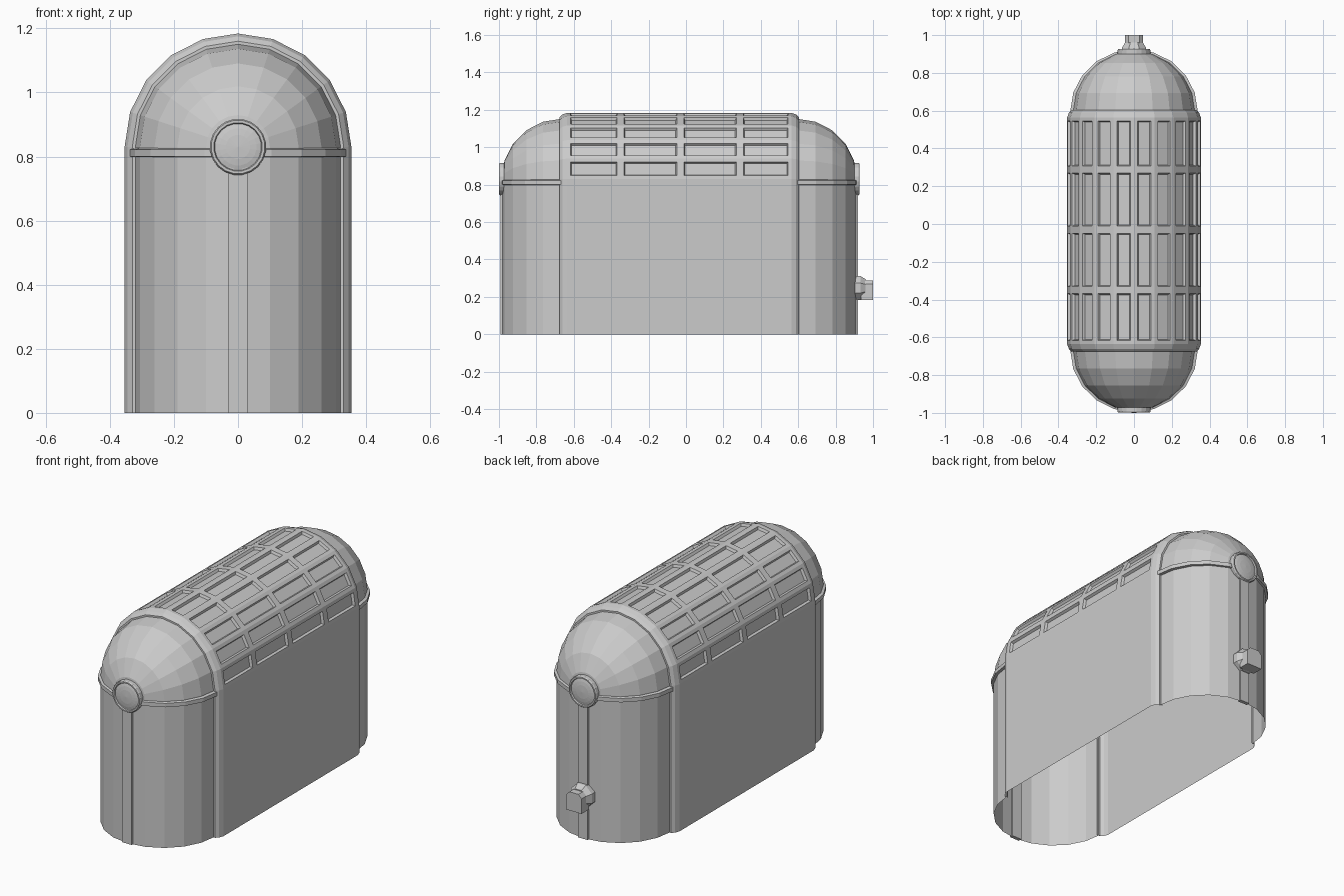
import bpy, bmesh, math
from mathutils import Vector

if "Cube" in bpy.data.objects:
    bpy.data.objects.remove(bpy.data.objects["Cube"])

CY = -0.036      # middle of the shell along y
SPRING = 0.83    # height where the arch starts
SEG = 10         # facets round each arch


def finish(bm, name):
    bmesh.ops.remove_doubles(bm, verts=bm.verts, dist=0.0005)
    bmesh.ops.recalc_face_normals(bm, faces=bm.faces)
    me = bpy.data.meshes.new(name)
    bm.to_mesh(me)
    bm.free()
    ob = bpy.data.objects.new(name, me)
    bpy.context.collection.objects.link(ob)
    return ob


def skin(bm, rings, closed=False):
    """Join rows of points with quads; returns faces[row][column]."""
    rows = [[bm.verts.new(p) for p in r] for r in rings]
    out = []
    for a, b in zip(rows, rows[1:]):
        n = len(a)
        out.append([bm.faces.new((a[i], a[(i + 1) % n], b[(i + 1) % n], b[i]))
                    for i in range(n if closed else n - 1)])
    return out


def arch(y, r):
    """Upright arch outline with open bottom."""
    pts = [(r, y, 0)]
    for i in range(SEG + 1):
        a = math.pi * i / SEG
        pts.append((r * math.cos(a), y, SPRING + r * math.sin(a)))
    return pts + [(-r, y, 0)]


def lathe(bm, profile, z, n):
    """Turn (radius, y) pairs about a y-parallel axis at height z."""
    skin(bm, [[(r * math.cos(2 * math.pi * (i + .5) / n), y,
                z + r * math.sin(2 * math.pi * (i + .5) / n)) for i in range(n)]
              for r, y in profile], closed=True)


def box(bm, lo, hi):
    lo, hi = Vector(lo), Vector(hi)
    vs = bmesh.ops.create_cube(bm, size=1)["verts"]
    for v in vs:
        v.co = (lo + hi) / 2 + Vector(a * b for a, b in zip(v.co, hi - lo))


# arched middle shell with rounded rims and recessed panes
bm = bmesh.new()
cells = [-0.63, -0.35, -0.03, 0.288, 0.562]
rim = [(0.31, 0.64), (0.33, 0.64), (0.345, 0.625), (0.354, 0.60)]
rings = [arch(CY - d, r) for r, d in rim]
rings += [arch(y, 0.354) for y in cells[1:-1]]
rings += [arch(CY + d, r) for r, d in reversed(rim)]
faces = skin(bm, rings)
bmesh.ops.recalc_face_normals(bm, faces=bm.faces)
panes = [f for row in faces[3:7] for f in row[1:-1]]
bmesh.ops.inset_individual(bm, faces=panes, thickness=0.019, use_even_offset=True)
bmesh.ops.inset_individual(bm, faces=panes, thickness=0.006, depth=-0.014,
                           use_even_offset=True)
finish(bm, "arched_shell")

for side, s in (("front", -1), ("back", 1)):
    # rounded end wall and dome, an arch shrinking towards the tip
    bm = bmesh.new()
    skin(bm, [arch(CY + s * (0.63 + 0.32 * math.sin(math.radians(t))),
                   0.322 * math.cos(math.radians(t))) for t in range(0, 91, 18)])
    finish(bm, side + "_domed_end")

    # moulding around the end wall
    bm = bmesh.new()
    rings = []
    for i in range(SEG + 1):
        a = math.pi * i / SEG
        rings.append([(k[0] * math.cos(a), CY + s * (0.63 + k[1] * math.sin(a)), k[2])
                      for k in ((.315, .313, .797), (.338, .33, .80),
                                (.338, .33, .822), (.315, .313, .828))])
    skin(bm, rings, closed=True)
    finish(bm, side + "_band")

    # vertical trim strip
    bm = bmesh.new()
    y0, y1 = sorted((CY + s * 0.935, CY + s * 0.956))
    box(bm, (-0.03, y0, 0), (0.03, y1, 0.77))
    finish(bm, side + "_strip")

    # round boss with raised rim and shallow dome
    bm = bmesh.new()
    prof = [(.088, .92), (.088, .957), (.084, .963), (.076, .963), (.073, .955),
            (.058, .959), (.038, .962), (0, .964)]
    lathe(bm, [(r, CY + s * d) for r, d in prof], SPRING, 20)
    finish(bm, side + "_boss")

# small tap on the back: octagonal flange and square spout
bm = bmesh.new()
lathe(bm, [(.07, .90), (.07, .932), (.05, .962), (0, .962)], 0.247, 8)
finish(bm, "tap_flange")
bm = bmesh.new()
box(bm, (-0.048, 0.935, 0.183), (0.048, 1.0, 0.288))
top = [e for e in bm.edges if all(v.co.z > 0.28 for v in e.verts)
       and abs(e.verts[0].co.x - e.verts[1].co.x) < 0.01]
bmesh.ops.bevel(bm, geom=top, offset=0.02, segments=1, affect='EDGES')
finish(bm, "tap_spout")
